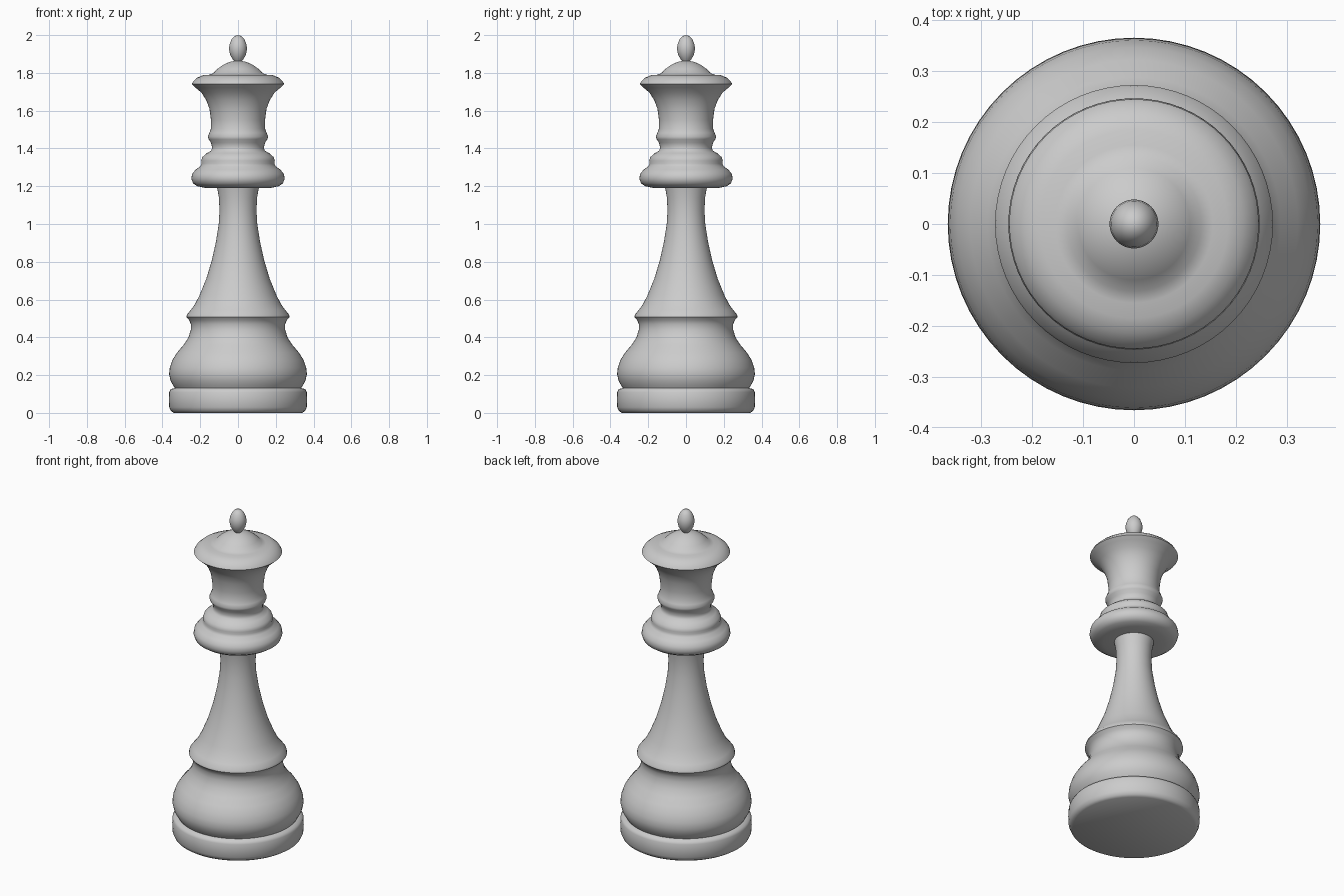
import bpy, math

grey = bpy.data.materials.new("light_grey")
grey.diffuse_color = (0.6, 0.6, 0.6, 1)
SEGMENTS = 64


def lathe(name, profile, angle=50):
    """Revolve (radius, height) points around z; radius 0 makes a pole."""
    verts, rings, faces = [], [], []
    for r, z in profile:
        n = 1 if r == 0 else SEGMENTS
        rings.append([len(verts) + i for i in range(n)])
        verts += [(r * math.cos(math.tau * i / n), r * math.sin(math.tau * i / n), z) for i in range(n)]
    for a, b in zip(rings, rings[1:]):
        for i in range(SEGMENTS):
            j = (i + 1) % SEGMENTS
            quad = [a[i % len(a)], a[j % len(a)], b[j % len(b)], b[i % len(b)]]
            faces.append(list(dict.fromkeys(quad)))
    mesh = bpy.data.meshes.new(name)
    mesh.from_pydata(verts, [], faces)
    mesh.materials.append(grey)
    obj = bpy.data.objects.new(name, mesh)
    bpy.context.collection.objects.link(obj)
    bpy.ops.object.select_all(action='DESELECT')
    obj.select_set(True)
    bpy.context.view_layer.objects.active = obj
    bpy.ops.object.shade_smooth_by_angle(angle=math.radians(angle))
    return obj


# Foot, bulge, waist ring, stem, collars, crown and finial in one turned outline
lathe("turned_body", [
    (0, 0), (0.34, 0), (0.355, 0.01), (0.364, 0.03), (0.366, 0.07), (0.364, 0.11),
    (0.357, 0.125), (0.335, 0.132),
    (0.343, 0.145), (0.357, 0.17), (0.365, 0.205), (0.361, 0.24), (0.347, 0.28), (0.322, 0.32),
    (0.288, 0.36), (0.262, 0.40), (0.25, 0.44), (0.25, 0.47), (0.258, 0.49),
    (0.273, 0.507), (0.27, 0.52), (0.25, 0.545), (0.228, 0.575), (0.205, 0.62),
    (0.168, 0.71), (0.138, 0.81), (0.116, 0.91), (0.102, 1.0), (0.098, 1.07),
    (0.101, 1.14), (0.11, 1.19),
    (0.17, 1.19), (0.215, 1.2), (0.238, 1.215), (0.247, 1.24), (0.243, 1.265),
    (0.225, 1.287), (0.2, 1.305), (0.192, 1.32), (0.195, 1.335), (0.188, 1.355),
    (0.165, 1.375), (0.142, 1.388), (0.137, 1.405), (0.143, 1.43), (0.155, 1.448),
    (0.16, 1.462), (0.152, 1.482), (0.143, 1.505), (0.143, 1.55), (0.151, 1.61),
    (0.168, 1.655), (0.193, 1.695), (0.225, 1.722),
    (0.245, 1.74), (0.237, 1.755), (0.215, 1.775), (0.185, 1.788), (0.155, 1.79),
    (0.132, 1.797), (0.11, 1.82), (0.08, 1.842), (0.045, 1.858), (0.021, 1.863),
    (0.03, 1.875), (0.041, 1.895), (0.048, 1.925), (0.045, 1.95), (0.034, 1.978),
    (0.018, 1.995), (0, 2.0)])
